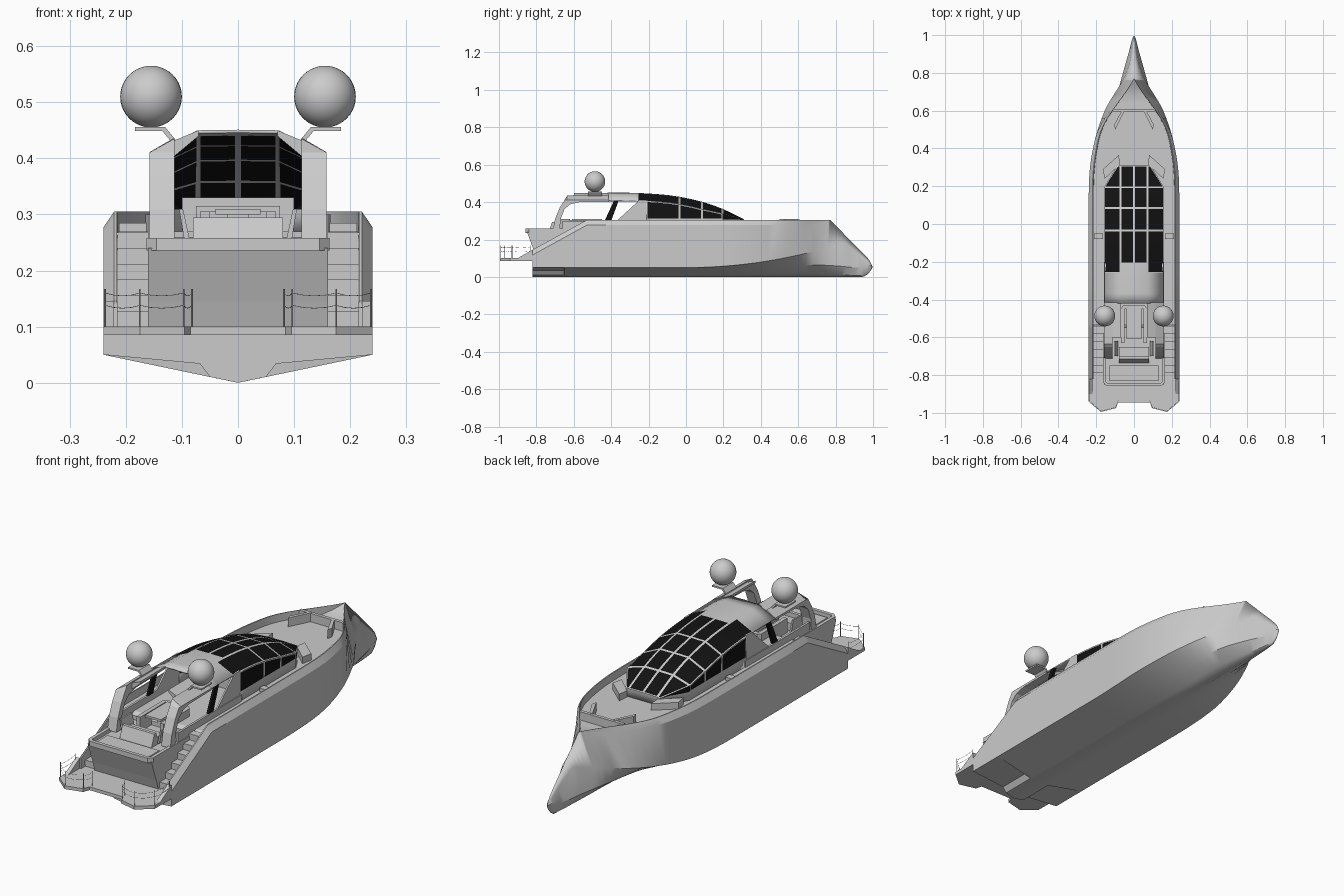
import bpy, bmesh, math
from mathutils import Vector

if "Cube" in bpy.data.objects:
    bpy.data.objects.remove(bpy.data.objects["Cube"])

black = bpy.data.materials.new("dark_glass")
black.diffuse_color = (0.006, 0.006, 0.006, 1)
black.use_nodes = True
black.node_tree.nodes["Principled BSDF"].inputs["Base Color"].default_value = black.diffuse_color


def finish(name, bm, mirror=False, mats=(), smooth=None):
    bmesh.ops.recalc_face_normals(bm, faces=bm.faces)
    me = bpy.data.meshes.new(name)
    bm.to_mesh(me)
    bm.free()
    ob = bpy.data.objects.new(name, me)
    bpy.context.collection.objects.link(ob)
    for m in mats:
        me.materials.append(m)
    if mirror:
        mod = ob.modifiers.new("mirror", 'MIRROR')
        mod.merge_threshold = 0.0005
    if smooth:
        bpy.ops.object.select_all(action='DESELECT')
        ob.select_set(True)
        bpy.context.view_layer.objects.active = ob
        bpy.ops.object.shade_smooth_by_angle(angle=math.radians(smooth))
    return ob


def prism(name, pts, a, b, axis='x', mirror=False, mats=(), shape=None):
    """Extrude a 2D outline from a to b: (y,z) along x, (x,z) along y, (x,y) along z."""
    i = 'xyz'.index(axis)
    bm = bmesh.new()
    rings = []
    for d in (a, b):
        ring = []
        for p in pts:
            co = list(p)
            co.insert(i, d)
            ring.append(bm.verts.new(shape(co) if shape else co))
        rings.append(ring)
        bm.faces.new(ring)
    for k in range(len(pts)):
        n = (k + 1) % len(pts)
        bm.faces.new((rings[0][k], rings[0][n], rings[1][n], rings[1][k]))
    return finish(name, bm, mirror, mats)


def box(name, x0, x1, y0, y1, z0, z1, mirror=False, mats=()):
    return prism(name, [(x0, y0), (x1, y0), (x1, y1), (x0, y1)], z0, z1, 'z', mirror, mats)


def interp(t, tab):
    """Smooth curve through (t, value) pairs."""
    if t <= tab[0][0]:
        return tab[0][1]
    if t >= tab[-1][0]:
        return tab[-1][1]
    n = len(tab)
    slope = lambda k: (tab[min(k + 1, n - 1)][1] - tab[max(k - 1, 0)][1]) / (tab[min(k + 1, n - 1)][0] - tab[max(k - 1, 0)][0])
    for k in range(n - 1):
        (t0, v0), (t1, v1) = tab[k], tab[k + 1]
        if t <= t1:
            h = t1 - t0
            s = (t - t0) / h
            return ((2*s**3 - 3*s*s + 1) * v0 + (s**3 - 2*s*s + s) * h * slope(k)
                    + (3*s*s - 2*s**3) * v1 + (s**3 - s*s) * h * slope(k + 1))


def step(a, b, t):
    s = min(1, max(0, (t - a) / (b - a)))
    return s * s * (3 - 2 * s)


# Hull: half sections from keel over chine and bulwark to the deck centre
OUTLINE = [(0, .24), (.2, .239), (.3, .233), (.4, .217), (.5, .192), (.6, .155),
           (.7, .11), (.8, .066), (.9, .031), (.96, .015), (.985, .008), (.997, 0)]


def section(y):
    o = interp(y, OUTLINE)
    zk = .05 * max(0, (y - .94) / .057) ** 2
    zs = .305 if y < .77 else interp(y, [(.77, .305), (.87, .204), (.96, .113), (.985, .082), (.997, .052)])
    if y < -.53:
        zs = .305 - (-.53 - y) * .55
    taper = max(0, (y - .45) / .32)
    xs = o * (1 - min(1, taper ** 2.2))
    zc = min(.05 + .15 * (max(0, y) / .9) ** 2, zk + .8 * (zs - zk))
    zc = max(zc, zk)
    b = step(.45, .95, y)
    xc = o * (1 - .6 * step(.6, .95, y))
    q = (.21 * o * (1 + b), zk + .21 * (zc - zk) * (1 - b) + .008 * b)
    p = (o * (.55 + .43 * b), zk + (.55 * (zc - zk)) * (1 - b) + .05 * b * min(1, (zs - zk) / .08))
    if y < -.6505:                       # propeller tunnels
        q, p = (.05, .0105), (.068, .034)
    k = min(1, xs / .05)
    floor = .10 if y < -.5505 else zs - .035 * k
    rim = xs * .92 if xs > 0 else 0
    return [(0, zk), q, p, (xc, zc), (xs, zs - .028 * k), (rim, zs), (rim * .975, zs),
            (rim * .97, floor), (0, floor)]


ys = [-.82, -.74, -.651, -.65, -.6, -.551, -.55, -.53, -.25, 0]
ys += [.04 * i for i in range(1, 19)] + [.745, .76, .77] + [.79 + .02 * i for i in range(10)] + [.98, .99, .997]
bm = bmesh.new()
rows = [[bm.verts.new((x, y, z)) for x, z in section(y)] for y in ys]
for r0, r1 in zip(rows, rows[1:]):
    for k in range(len(r0) - 1):
        bm.faces.new((r0[k], r0[k + 1], r1[k + 1], r1[k]))
bm.faces.new(rows[0])
bmesh.ops.remove_doubles(bm, verts=bm.verts, dist=.00005)
finish("hull", bm, True, smooth=28)

# Stern: side wings, swim platform, stairs
prism("stern_wing", [(-.82, .085), (-.89, .085), (-.9, .1), (-.82, .146)], .221, .24, mirror=True)
prism("swim_platform", [(0, -.80), (.24, -.80), (.24, -.94), (.175, -.995), (.095, -.975), (.085, -.945), (0, -.945)],
      .085, .10, 'z', True)
for i in range(6):
    box(f"stair_{i+1}", .158, .222, -.79 + .042 * i, -.545, .1 + .028 * i, .128 + .028 * i, True)

# Cockpit tub with raked transom and raised coaming
prism("cockpit_base", [(-.85, .24), (-.815, .145), (-.80, .098), (-.54, .098), (-.54, .24)], -.16, .16)
rim = [(0, -.858), (.145, -.858), (.163, -.84), (.163, -.27), (.148, -.27), (.148, -.835), (.14, -.842), (0, -.842)]
prism("cockpit_coaming", rim, .236, .258, 'z', True)
box("side_coaming", .15, .16, -.66, -.2, .25, .30, True)
box("sun_pad", -.13, .13, -.83, -.75, .24, .248)
box("aft_bench_seat", -.08, .08, -.70, -.65, .24, .275)
prism("aft_bench_back", [(-.735, .24), (-.70, .24), (-.70, .295), (-.715, .295)], -.08, .08)
prism("bench_arm", [(.085, .25), (.095, .25), (.105, .31), (.098, .31)], -.70, -.62, 'y', True)
box("table_leg", -.02, .02, -.55, -.51, .24, .30)
box("table_top", -.04, .04, -.61, -.45, .30, .31)
prism("lounge_sofa", [(0, -.43), (.055, -.43), (.068, -.445), (.068, -.63), (.05, -.63), (.05, -.45), (0, -.45)],
      .24, .305, 'z', True)
box("cabin_seat", -.075, .075, -.14, -.02, .27, .315)
box("dashboard", -.1, .1, .06, .14, .27, .33)

# Cabin shell: a lofted glasshouse with inset window panels
ROOF = [(-.42, .45), (-.26, .448), (-.1, .437), (0, .421), (.1, .397), (.2, .361), (.31, .307)]


def cabin(y):
    zr = interp(y, ROOF)
    f = min(1, max(.05, (zr - .3) / .1))
    w = 1 - .45 * max(0, (y - .2) / .11)
    zs = zr - .04 * f
    return [(.155 * w, .265), (.155 * w, min(.308, zs - .001)), (.157 * w, zs), (.072, zr), (0, zr + .001)]


breaks = [-.42, -.26, -.21, -.035, .085, .195, .31]
bm = bmesh.new()
ys = [breaks[0]]
for a, b in zip(breaks, breaks[1:]):
    ys += [a + (b - a) * i / 3 for i in (1, 2, 3)]
rows = [[bm.verts.new((x, y, z)) for x, z in cabin(y)] for y in ys]
faces = {}
for r in range(len(rows) - 1):
    for k in range(4):
        if k > 1 or r >= 6:
            faces[r // 3, k, r] = bm.faces.new((rows[r][k], rows[r][k+1], rows[r+1][k+1], rows[r+1][k]))
bm.faces.new(rows[-1] + [bm.verts.new((0, .31, .265))])
bmesh.ops.recalc_face_normals(bm, faces=bm.faces)
panels = [((1, 2), 2), ((2,), 3)]
panels += [((g,), k) for g in (3, 4, 5) for k in (2, 3)]
panels += [((2,), 1), ((3,), 1), ((4,), 1), ((5,), 1)]
for groups, k in panels:
    fs = [f for (g, kk, r), f in faces.items() if g in groups and kk == k]
    if (groups, k) != ((5,), 1):
        bmesh.ops.inset_region(bm, faces=fs, thickness=.005, use_even_offset=True, use_boundary=True)
    for f in fs:
        f.material_index = 1
shell = finish("cabin_shell", bm, True, (None, black), 25)
sol = shell.modifiers.new("thickness", 'SOLIDIFY')
sol.thickness = .006
sol.offset = -1
prism("rear_quarter_panel", [(-.37, .30), (-.21, .30), (-.21, .41), (-.25, .41)], .149, .156, mirror=True)
prism("window_pillar", [(-.435, .30), (-.40, .30), (-.36, .408), (-.385, .408)], .146, .157, mirror=True, mats=(black,))


# Hardtop arch legs, sloped on the outside like the roof
def slope_top(co):
    co[2] = min(co[2], .411 if co[0] > .14 else .437)
    return co


arch = [(-.415, .45), (-.60, .448), (-.635, .435), (-.65, .41), (-.675, .37), (-.70, .31), (-.712, .25),
        (-.675, .25), (-.67, .31), (-.65, .362), (-.62, .388), (-.57, .40), (-.415, .402)]
prism("arch_leg", arch, .113, .158, mirror=True, shape=slope_top)
prism("roof_tail", [(.07, .45), (.118, .43), (.118, .40), (.07, .44)], -.60, -.415, 'y', True)

# Radar domes on bent brackets
prism("dome_bracket", [(.105, .425), (.115, .425), (.135, .449), (.184, .449), (.184, .456), (.13, .456)],
      -.525, -.45, 'y', True)
bm = bmesh.new()
bmesh.ops.create_uvsphere(bm, u_segments=32, v_segments=20, radius=.055)
bmesh.ops.translate(bm, vec=(.155, -.487, .51), verts=bm.verts)
finish("radar_dome", bm, True, smooth=60)

# Foredeck seating and side deck steps
prism("cabin_side_seat", [(.155, .24), (.165, .29), (.08, .365), (.075, .315)], .265, .30, 'z', True)
prism("bow_cushion", [(.05, .60), (.065, .60), (.105, .525), (.10, .50), (.085, .53)], .265, .31, 'z', True)
box("bow_bench", -.11, .11, .595, .61, .265, .308)
box("deck_step", .163, .212, -.08, -.05, .265, .285, True)


# Platform railing: posts and two wires
def wire(name, pts, r):
    cu = bpy.data.curves.new(name, 'CURVE')
    cu.dimensions = '3D'
    cu.bevel_depth = r
    cu.bevel_resolution = 1
    sp = cu.splines.new('POLY')
    sp.points.add(len(pts) - 1)
    for p, co in zip(sp.points, pts):
        p.co = (*co, 1)
    ob = bpy.data.objects.new(name, cu)
    bpy.context.collection.objects.link(ob)


for s, side in ((1, "right"), (-1, "left")):
    posts = [(.237, -.83), (.237, -.935), (.175, -.99), (.097, -.97), (.082, -.93)]
    for i, (x, y) in enumerate(posts):
        wire(f"rail_post_{side}_{i+1}", [(s * x, y, .098), (s * x, y, .167)], .0014)
    for z in (.138, .16):
        pts = []
        for (x0, y0), (x1, y1) in zip(posts, posts[1:]):
            for t in (0, .25, .5, .75):
                pts.append((s * (x0 + (x1 - x0) * t), y0 + (y1 - y0) * t, z - .02 * t * (1 - t)))
        wire(f"rail_wire_{side}", pts + [(s * posts[-1][0], posts[-1][1], z)], .0006)
